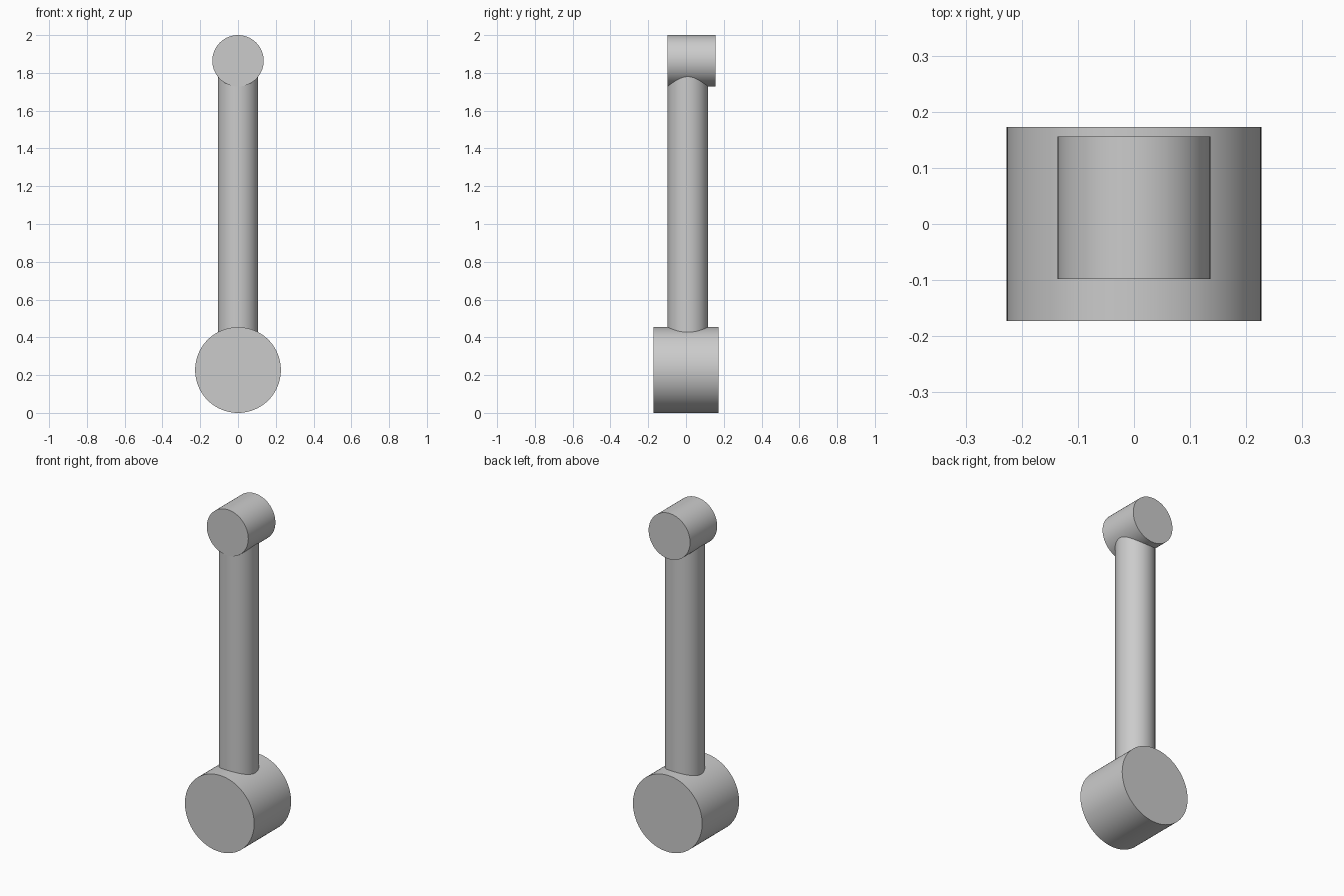
import bpy
import math

cube = bpy.data.objects.get("Cube")
if cube:
    bpy.data.objects.remove(cube, do_unlink=True)

# Single plain grey material
grey = bpy.data.materials.new("light_grey")
grey.use_nodes = True
colour = (0.6, 0.6, 0.6, 1.0)
grey.diffuse_color = colour
grey.node_tree.nodes["Principled BSDF"].inputs["Base Color"].default_value = colour


def cylinder(name, radius, depth, location, along_y=False):
    rotation = (math.pi / 2, 0, 0) if along_y else (0, 0, 0)
    bpy.ops.mesh.primitive_cylinder_add(
        vertices=96, radius=radius, depth=depth, location=location, rotation=rotation)
    obj = bpy.context.object
    obj.name = name
    obj.data.materials.append(grey)
    bpy.ops.object.shade_smooth_by_angle(angle=math.radians(30))
    return obj


# Large bottom boss, small top boss, and the rod joining their centres
big_r, small_r, rod_r = 0.227, 0.136, 0.107
low, high = big_r, 2 - small_r
cylinder("large_end", big_r, 0.346, (0, 0, low), along_y=True)
cylinder("small_end", small_r, 0.254, (0, 0.029, high), along_y=True)
cylinder("connecting_rod", rod_r, high - low, (0, 0.0095, (low + high) / 2))
